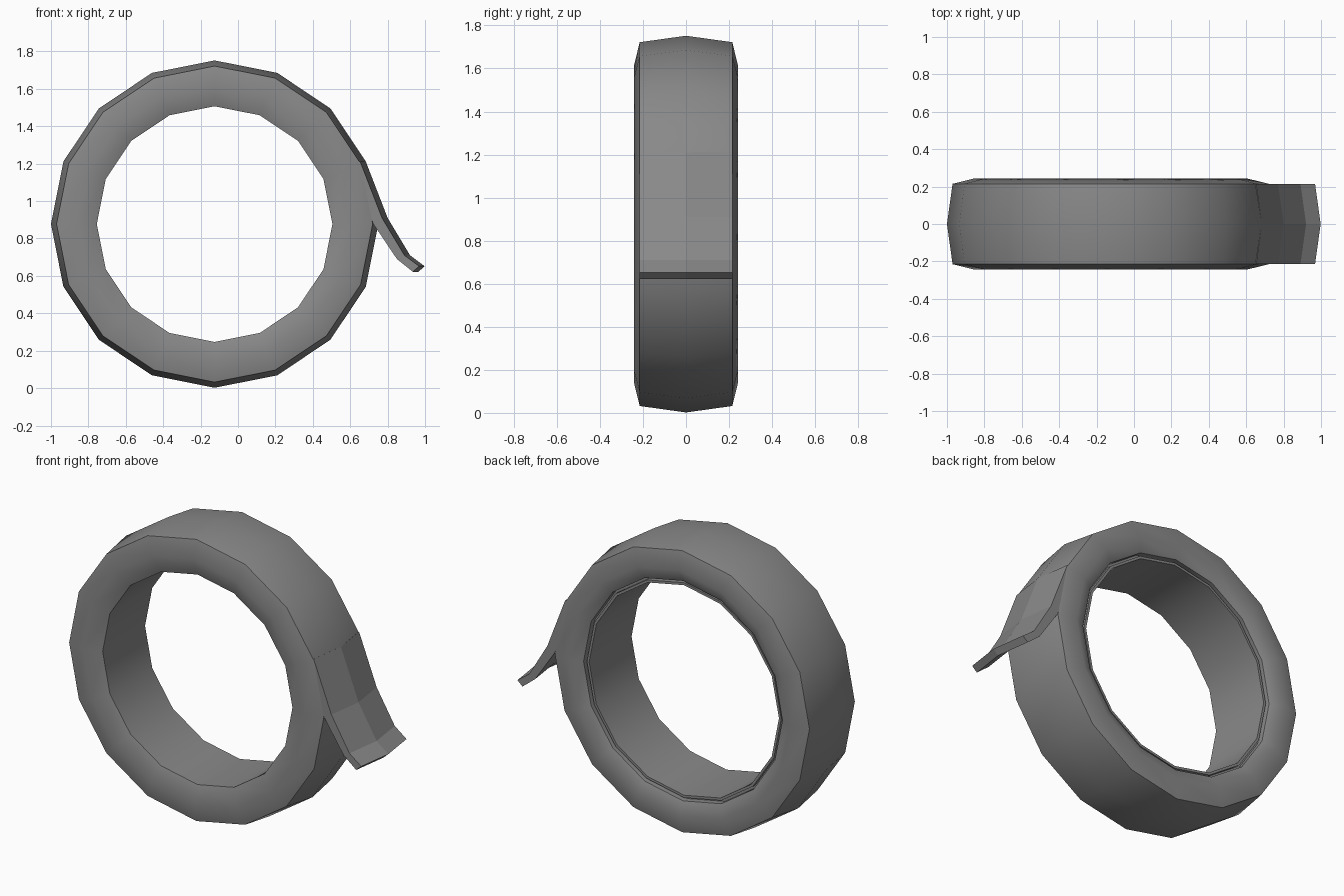
import bpy, bmesh, math

if "Cube" in bpy.data.objects:
    bpy.data.objects.remove(bpy.data.objects["Cube"])

CX, CZ, SIDES = -0.125, 0.877, 16

grey = bpy.data.materials.new("tape grey")
grey.diffuse_color = (0.25, 0.25, 0.25, 1)
grey.use_nodes = True
grey.node_tree.nodes["Principled BSDF"].inputs["Base Color"].default_value = grey.diffuse_color


def make_object(name, bm, smooth):
    bmesh.ops.recalc_face_normals(bm, faces=bm.faces)
    mesh = bpy.data.meshes.new(name)
    bm.to_mesh(mesh)
    bm.free()
    mesh.materials.append(grey)
    ob = bpy.data.objects.new(name, mesh)
    bpy.context.collection.objects.link(ob)
    if smooth:
        bpy.ops.object.select_all(action='DESELECT')
        ob.select_set(True)
        bpy.context.view_layer.objects.active = ob
        bpy.ops.object.shade_smooth_by_angle(angle=math.radians(45))
    return ob


def lathe(name, profile):
    """Spin a closed (radius, y) profile around the roll's y axis."""
    bm = bmesh.new()
    rings = []
    for i in range(SIDES):
        a = 2 * math.pi * i / SIDES
        rings.append([bm.verts.new((CX + r * math.cos(a), y, CZ + r * math.sin(a)))
                      for r, y in profile])
    n = len(profile)
    for i in range(SIDES):
        p, q = rings[i], rings[(i + 1) % SIDES]
        for j in range(n):
            k = (j + 1) % n
            bm.faces.new((p[j], p[k], q[k], q[j]))
    return make_object(name, bm, True)


# Wound tape: crowned outside, rounded sides, front lip reaching the hole
lathe("tape_roll", [(0.63, -0.205), (0.735, -0.242), (0.845, -0.215), (0.875, 0),
                    (0.845, 0.215), (0.735, 0.242), (0.66, 0.207), (0.66, 0.17),
                    (0.645, 0.17), (0.645, 0.197), (0.63, 0.197)])

# Loose tape end: bent strip, bowed like the roll across its width
outer = [(0.683, 1.212), (0.80, 0.91), (0.92, 0.71), (0.998, 0.652)]
under = [(0.965, 0.622), (0.88, 0.69), (0.752, 0.88), (0.645, 1.19)]
section = outer + under
bm = bmesh.new()
rows = [[bm.verts.new((x - bow, y, z)) for x, z in section]
        for y, bow in ((-0.215, 0.03), (0, 0), (0.215, 0.03))]
n = len(section)
for p, q in zip(rows, rows[1:]):
    for j in range(n):
        k = (j + 1) % n
        bm.faces.new((p[j], p[k], q[k], q[j]))
for row in (rows[0], rows[-1]):
    for j in range(3):
        bm.faces.new((row[j], row[j + 1], row[n - 2 - j], row[n - 1 - j]))
make_object("loose_tape_end", bm, False)
